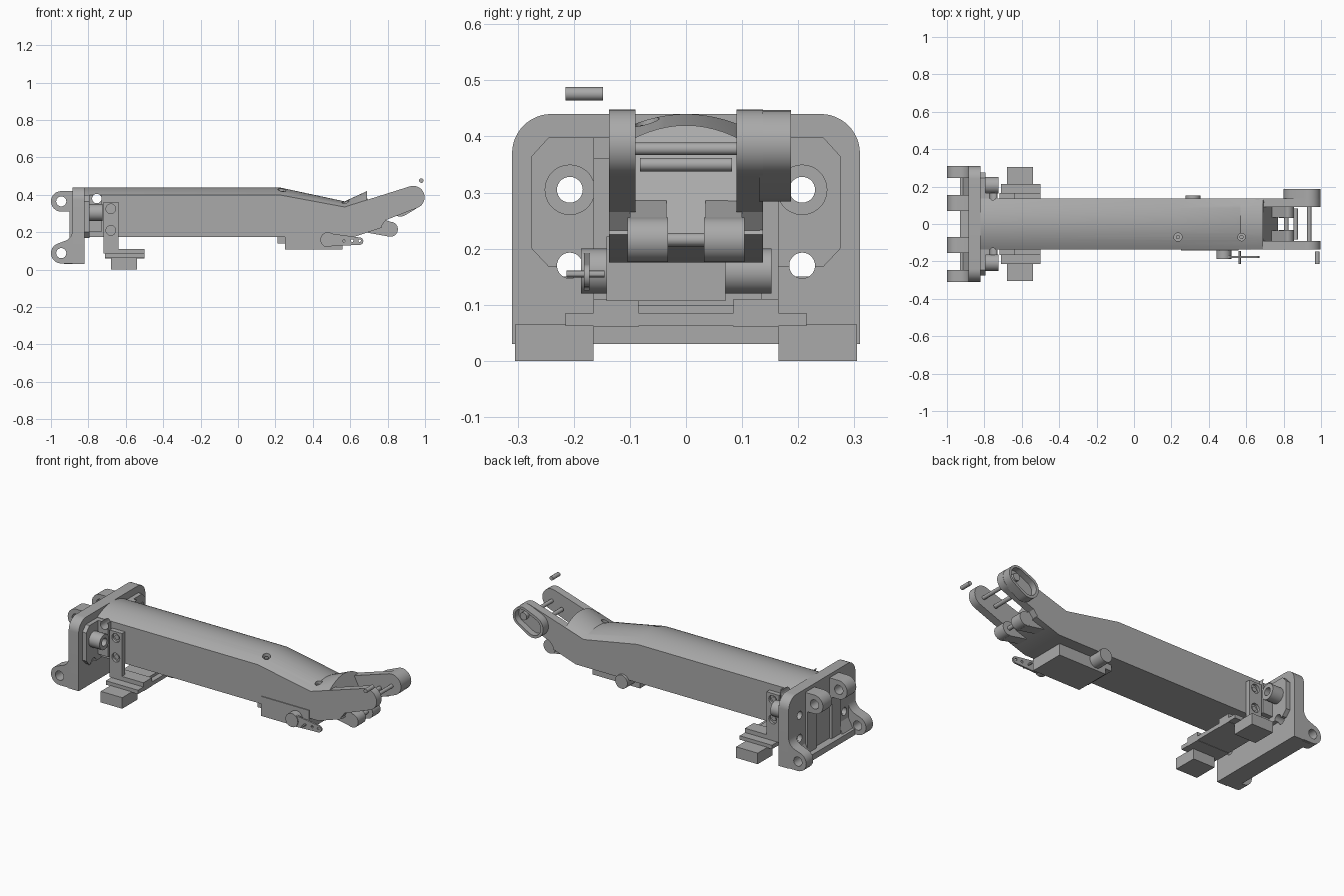
import bpy, bmesh
from math import sin, cos, pi, radians
from mathutils import Vector

if "Cube" in bpy.data.objects:
    bpy.data.objects.remove(bpy.data.objects["Cube"])

grey = bpy.data.materials.new("plain grey")
grey.use_nodes = True
GREY = (0.4, 0.4, 0.4, 1)
grey.diffuse_color = GREY
grey.node_tree.nodes["Principled BSDF"].inputs["Base Color"].default_value = GREY
parts = []


def loft(name, rings):
    """Solid through rings of equal length, capped at both ends."""
    bm = bmesh.new()
    loops = [[bm.verts.new(p) for p in ring] for ring in rings]
    for a, b in zip(loops, loops[1:]):
        for i in range(len(a)):
            j = (i + 1) % len(a)
            bm.faces.new((a[i], a[j], b[j], b[i]))
    bm.faces.new(loops[0])
    bm.faces.new(loops[-1])
    bmesh.ops.recalc_face_normals(bm, faces=bm.faces)
    mesh = bpy.data.meshes.new(name)
    bm.to_mesh(mesh)
    bm.free()
    mesh.materials.append(grey)
    ob = bpy.data.objects.new(name, mesh)
    bpy.context.collection.objects.link(ob)
    parts.append(ob)
    return ob


def place(axis, u, v, w):
    return {"x": (w, u, v), "y": (u, w, v), "z": (u, v, w)}[axis]


def prism(name, pts, axis, a, b):
    return loft(name, [[place(axis, u, v, w) for u, v in pts] for w in (a, b)])


def arc(u, v, r, start, end, n=12):
    angles = [radians(start + (end - start) * i / n) for i in range(n + 1)]
    return [(u + r * cos(t), v + r * sin(t)) for t in angles]


def cyl(name, u, v, r, axis, a, b, n=28):
    return prism(name, arc(u, v, r, 0, 360, n)[:-1], axis, a, b)


def box(name, x, y, z):
    return prism(name, [(x[0], y[0]), (x[1], y[0]), (x[1], y[1]), (x[0], y[1])], "z", *z)


def capsule(p, q, r, s):
    """Outline around two circles of radius r and s."""
    t = Vector((q[0] - p[0], q[1] - p[1])).angle_signed(Vector((1, 0))) * 180 / pi
    return arc(*p, r, t + 90, t + 270) + arc(*q, s, t - 90, t + 90)


def cut(ob, *cutters):
    for c in cutters:
        mod = ob.modifiers.new("cut", "BOOLEAN")
        mod.operation, mod.solver, mod.object = "DIFFERENCE", "EXACT", c
    deps = bpy.context.evaluated_depsgraph_get()
    mesh = bpy.data.meshes.new_from_object(ob.evaluated_get(deps))
    ob.modifiers.clear()
    ob.data = mesh
    for c in cutters:
        parts.remove(c)
        bpy.data.objects.remove(c)


# Main arm: flat sides and floor, crowned top, kinked towards the wrist
def section(xb, zb, xt, side, crown, half=0.137):
    ring = [(xb, half, zb), (xb, -half, zb)]
    for i in range(17):
        t = -1 + i / 8
        ring.append((xt, half * t, side + (crown - side) * (1 - t * t)))
    return ring


arm = loft("arm_body", [
    section(-0.82, 0.175, -0.82, 0.40, 0.44),
    section(0.22, 0.175, 0.22, 0.40, 0.44),
    section(0.62, 0.175, 0.57, 0.335, 0.365),
    section(0.77, 0.225, 0.69, 0.37, 0.42)])
cut(arm, cyl("c", -0.755, 0.38, 0.025, "y", -0.3, 0.3),
    cyl("c", 0.63, 0.335, 0.012, "y", -0.3, 0.3),
    cyl("c", 0.235, -0.07, 0.022, "z", 0.405, 0.6),
    cyl("c", 0.575, -0.07, 0.02, "z", 0.335, 0.6))
for x, z in ((0.235, 0.42), (0.575, 0.35)):
    cyl("arm_screw", x, -0.07, 0.011, "z", z - 0.05, z)

# Wrist fork
fork = [(0.57, 0.335)] + arc(0.937, 0.387, 0.061, 108, -72, 20) + \
    [(0.79, 0.265), (0.76, 0.225), (0.62, 0.175)]
for s, label in ((-1, "front"), (1, "back")):
    prism("fork_ear_" + label, fork, "y", s * 0.09, s * 0.137)
    cyl("fork_boss_" + label, 0.815, 0.216, 0.04, "y", s * 0.032, s * 0.104)
    prism("boss_web_" + label, [(0.68, 0.2), (0.81, 0.176), (0.83, 0.25), (0.7, 0.3)],
          "y", s * 0.035, s * 0.10)
housing = prism("fork_housing", capsule((0.865, 0.35), (0.937, 0.387), 0.066, 0.06), "y", 0.13, 0.187)
cut(housing, prism("c", capsule((0.865, 0.35), (0.937, 0.387), 0.05, 0.046), "y", 0.15, 0.25))
cyl("housing_hub", 0.937, 0.387, 0.022, "y", 0.14, 0.175)
cyl("fork_pin", 0.937, 0.378, 0.011, "y", -0.1, 0.14, 16)
cyl("tendon_pin", 0.865, 0.35, 0.012, "y", -0.082, 0.082, 16)
cyl("boss_pin", 0.815, 0.216, 0.012, "y", -0.05, 0.05, 16)
cyl("loose_pin", 0.98, 0.476, 0.012, "y", -0.215, -0.148, 16)

# Servo under the arm with output disc, horn and rear pivot
box("servo_case", (0.25, 0.56), (-0.142, 0.07), (0.107, 0.222))
box("servo_tab", (0.21, 0.25), (-0.12, 0.07), (0.14, 0.18))
cyl("servo_disc", 0.48, 0.16, 0.04, "y", -0.187, -0.14)
cyl("servo_pivot", 0.315, 0.16, 0.04, "y", 0.07, 0.152)
horn = prism("servo_horn", capsule((0.49, 0.16), (0.65, 0.152), 0.034, 0.02), "y", -0.182, -0.172)
cut(horn, *[cyl("c", x, 0.155, 0.007, "y", -0.25, -0.1, 12) for x in (0.565, 0.61, 0.65)])
cyl("horn_pin", 0.565, 0.155, 0.006, "y", -0.213, -0.145, 12)

# Mounting plate
plate = prism("mount_plate", [(-0.31, 0.03), (0.31, 0.03)] + arc(0.24, 0.37, 0.07, 0, 90) +
              arc(-0.24, 0.37, 0.07, 90, 180), "x", -0.885, -0.82)
cut(plate, *[cyl("c", s * 0.207, z, 0.023, "x", -1, -0.7) for s in (-1, 1) for z in (0.305, 0.17)])
box("mount_base", (-0.93, -0.86), (-0.3, 0.3), (0.03, 0.065))

# Hinge ears, side blocks, straps and feet on both sides
low = arc(-0.945, 0.088, 0.055, 110, 270) + [(-0.87, 0.033), (-0.87, 0.27)] + \
    arc(-0.945, 0.21, 0.06, 0, -70, 8)
for s, label in ((-1, "front"), (1, "back")):
    ear = prism("lower_hinge_" + label, low, "y", s * 0.245, s * 0.31)
    cut(ear, cyl("c", -0.945, 0.088, 0.027, "y", -0.4, 0.4))
    prism("lower_web_" + label, [(-0.93, 0.033), (-0.87, 0.033), (-0.87, 0.15)], "y", s * 0.15, s * 0.25)
    lug = prism("upper_hinge_" + label, arc(-0.945, 0.365, 0.055, 90, 270) + [(-0.87, 0.31), (-0.87, 0.42)],
                "y", s * 0.07, s * 0.155)
    cut(lug, cyl("c", -0.945, 0.365, 0.027, "y", -0.4, 0.4))
    box("hinge_rib_" + label, (-0.9, -0.87), sorted((s * 0.07, s * 0.155)), (0.05, 0.33))

    block = prism("side_block_" + label, [(s * y, z) for y, z in (
        (0.135, 0.168), (0.245, 0.168), (0.275, 0.2), (0.275, 0.365), (0.245, 0.398), (0.135, 0.398))],
        "x", -0.825, -0.795)
    cut(block, cyl("c", s * 0.207, 0.305, 0.023, "x", -1, -0.7),
        cyl("c", s * 0.207, 0.17, 0.023, "x", -1, -0.7))
    tube = cyl("bolt_sleeve_" + label, s * 0.207, 0.305, 0.045, "x", -0.8, -0.725)
    cut(tube, cyl("c", s * 0.207, 0.305, 0.023, "x", -1, -0.7))
    cheek = box("block_cheek_" + label, (-0.8, -0.73), sorted((s * 0.135, s * 0.165)), (0.2, 0.398))
    cut(cheek, cyl("c", -0.755, 0.38, 0.025, "y", -0.3, 0.3))

    strap = box("strap_" + label, (-0.72, -0.64), sorted((s * 0.135, s * 0.165)), (0.085, 0.362))
    cut(strap, *[cyl("c", -0.68, z, 0.026, "y", s * 0.15, s * 0.2) for z in (0.325, 0.21)])
    for z in (0.325, 0.21):
        cyl("strap_screw_" + label, -0.68, z, 0.014, "y", s * 0.14, s * 0.156, 16)
    box("foot_" + label, (-0.68, -0.54), sorted((s * 0.165, s * 0.305)), (0, 0.065))
    box("clamp_block_" + label, (-0.71, -0.5), sorted((s * 0.085, s * 0.165)), (0.06, 0.11))

# Clamp bar joining the feet
box("clamp_bar", (-0.71, -0.5), (-0.215, 0.215), (0.062, 0.085))
box("clamp_bridge", (-0.7, -0.53), (-0.1, 0.1), (0.08, 0.1))

# Smooth round faces, keep edges crisp
for ob in parts:
    ob.select_set(True)
bpy.context.view_layer.objects.active = arm
bpy.ops.object.shade_smooth_by_angle(angle=radians(30))
